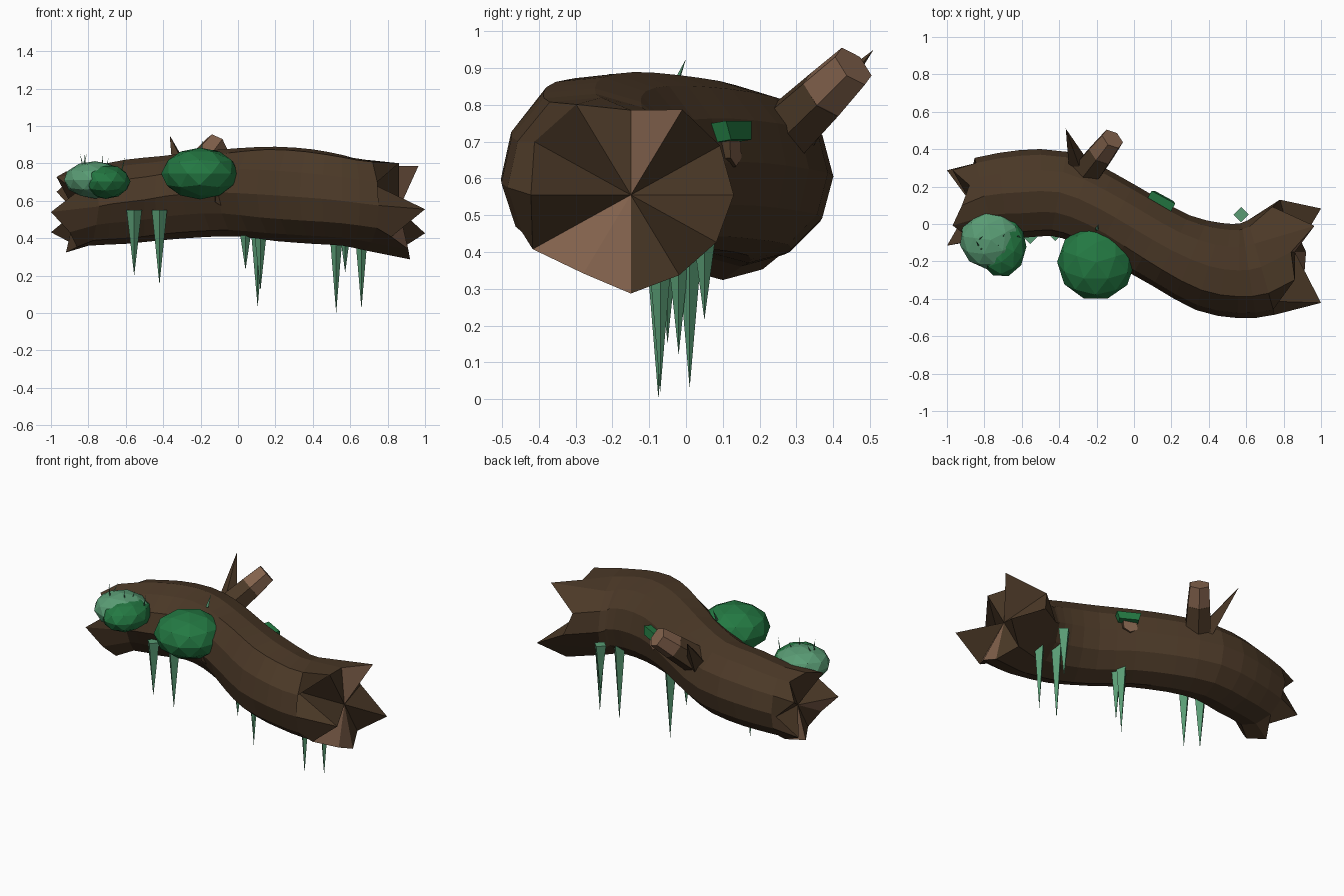
import bpy, bmesh, math, random
from mathutils import Vector, Matrix

if "Cube" in bpy.data.objects:
    bpy.data.objects.remove(bpy.data.objects["Cube"])

random.seed(4)


def mat(name, rgb):
    m = bpy.data.materials.new(name)
    m.diffuse_color = (*rgb, 1)
    m.use_nodes = True
    m.node_tree.nodes["Principled BSDF"].inputs["Base Color"].default_value = m.diffuse_color
    return m


BARK = mat("dark bark", (0.070, 0.040, 0.020))
WOOD = mat("cut wood", (0.225, 0.122, 0.073))
MOSS = mat("deep moss green", (0.017, 0.190, 0.055))
PALE = mat("pale moss green", (0.100, 0.330, 0.175))


def finish(name, bm, *mats):
    bmesh.ops.recalc_face_normals(bm, faces=bm.faces)
    me = bpy.data.meshes.new(name)
    bm.to_mesh(me)
    bm.free()
    for m in mats:
        me.materials.append(m)
    ob = bpy.data.objects.new(name, me)
    bpy.context.collection.objects.link(ob)
    return ob


def limb(name, a, b, r1, r2, sides, *mats):
    """Tapered prism from a to b; with two materials the far cap takes the second."""
    a, b = Vector(a), Vector(b)
    d = b - a
    bm = bmesh.new()
    bmesh.ops.create_cone(bm, cap_ends=True, segments=sides, radius1=r1,
                          radius2=r2, depth=d.length)
    if len(mats) > 1:
        for f in bm.faces:
            f.material_index = int(f.calc_center_median().z > d.length * 0.49)
    rot = d.to_track_quat('Z', 'Y').to_matrix().to_4x4()
    bm.transform(Matrix.Translation((a + b) / 2) @ rot)
    return finish(name, bm, *mats)


# Curved log: stations of x, y, z, side radius, height radius
stations = [(-.95, .10, .54, .21, .21), (-.80, .15, .57, .21, .21),
            (-.60, .17, .595, .225, .225), (-.40, .17, .615, .22, .225),
            (-.20, .09, .635, .205, .23), (0, -.025, .645, .205, .235),
            (.20, -.14, .635, .21, .25), (.40, -.225, .62, .24, .25),
            (.56, -.248, .60, .25, .24), (.68, -.23, .575, .26, .24),
            (.95, -.15, .555, .28, .268)]
pts = [Vector(s) for s in stations]


def catmull(p0, p1, p2, p3, t):
    return 0.5 * (2 * p1 + (p2 - p0) * t + (2 * p0 - 5 * p1 + 4 * p2 - p3) * t * t
                  + (3 * p1 - p0 - 3 * p2 + p3) * t ** 3)


path = [pts[0]]
for i in range(1, len(pts) - 2):
    for t in (0, 0.5):
        path.append(catmull(*pts[i - 1:i + 3], t))
path += pts[-2:]

# Splintered ends: x of each of the twelve rim points, clockwise from the top
left_rim = [-.92, -.88, -.97, -.86, -1.0, -.85, -.92, -.86, -.90, -1.0, -.86, -.97]
right_rim = [.84, .965, .74, .78, 1.0, .86, .92, .91, .82, 1.0, .70, .86]
# Uneven girth around the log: left half, right half, right rim
girth_left = [1, 1, 1, 1, 1, 1, 1, 1, .94, 1.08, 1.08, 1]
girth_right = [1.02, 1, 1, 1, .98, .97, 1, .95, 1, 1.02, 1.05, 1.12]
girth_rim = [.86, 1, 1, 1, .96, .94, 1, .92, 1.1, .97, 1.08, 1.06]

bm = bmesh.new()
rings = []
for i, p in enumerate(path):
    tan = path[min(i + 1, len(path) - 1)] - path[max(i - 1, 0)]
    side = Vector((-tan[1], tan[0], 0)).normalized()
    rim = left_rim if i == 0 else right_rim if i == len(path) - 1 else None
    if rim:
        side = Vector((0, 1, 0))
    w = min(max((p[0] + .1) / .35, 0), 1)
    ring = []
    for k in range(12):
        a = k * math.tau / 12
        g = girth_left[k] * (1 - w) + girth_right[k] * w
        if rim:
            g = girth_rim[k] if rim is right_rim else 1.03
        co = Vector(p[:3]) + side * p[3] * g * math.sin(a)
        co.z += p[4] * g * math.cos(a)
        if rim:
            co.x = rim[k]
        ring.append(bm.verts.new(co))
    rings.append(ring)
for r, s in zip(rings, rings[1:]):
    for k in range(12):
        bm.faces.new((r[k], r[k - 1], s[k - 1], s[k]))
# End fans: only a few wedges show bare wood
for ring, co, bare in ((rings[0], (-.87, .11, .54), (6, 9)),
                       (rings[-1], (.86, -.15, .555), (1, 7, 8))):
    hub = bm.verts.new(co)
    for k in range(12):
        bm.faces.new((ring[k], ring[k - 1], hub)).material_index = int(k in bare)
finish("log", bm, BARK, WOOD)

# Broken branch with a bare outer half, splinter and short knots
base, mid, tip = (-.25, .28, .735), (-.175, .377, .828), (-.115, .455, .905)
limb("branch", base, mid, .085, .075, 6, BARK)
limb("branch_tip", mid, tip, .075, .064, 6, WOOD)
limb("splinter", (-.29, .30, .72), (-.365, .51, .95), .06, 0, 4, BARK)
limb("back_knot", (.10, .03, .675), (.14, .135, .68), .062, .048, 6, BARK, WOOD)
limb("front_knot", (-.10, -.10, .64), (-.085, -.20, .61), .05, .04, 6, BARK)


def clump(name, co, size, m, turn):
    """Faceted mossy mound."""
    bm = bmesh.new()
    bmesh.ops.create_icosphere(bm, subdivisions=2, radius=1)
    bm.transform(Matrix.Translation(co) @ Matrix.Diagonal((*size, 1))
                 @ Matrix.Rotation(turn, 4, 'Z'))
    return finish(name, bm, m)


clump("large_moss", (-.203, -.205, .746), (.208, .203, .138), MOSS, .3)
clump("pale_moss", (-.765, -.085, .712), (.168, .158, .10), PALE, .5)
clump("small_moss", (-.707, -.115, .703), (.132, .170, .093), MOSS, .9)

# Moss cap on the back knot
bm = bmesh.new()
bmesh.ops.create_cube(bm, size=1)
for v in bm.verts:
    if v.co.z > 0:
        v.co.x *= 1.25
bm.transform(Matrix.Translation((.14, .112, .725)) @ Matrix.Rotation(-.5, 4, 'Z')
             @ Matrix.Rotation(.15, 4, 'X') @ Matrix.Diagonal((.115, .08, .052, 1)))
finish("knot_moss", bm, MOSS)

# Grass blades sprouting from the mounds
for cx, cy, cz, n in ((-.77, -.08, .79, 4), (-.68, -.10, .77, 2)):
    for i in range(n):
        x, y = cx + random.uniform(-.08, .08), cy + random.uniform(-.06, .06)
        end = (x + random.uniform(-.04, .04), y + random.uniform(-.02, .04), cz + .065)
        limb("grass_blade", (x, y, cz - .03), end, .007, 0, 3, PALE)
limb("grass_blade", (-.20, -.03, .85), (-.19, .0, .925), .010, 0, 3, PALE)

# Hanging moss strands: x, y, top z, tip z
for x, y, top, end in ((-.555, -.065, .55, .20), (-.42, -.05, .55, .15),
                       (.04, -.06, .50, .23), (.105, .01, .50, .03),
                       (.12, -.02, .50, .12), (.525, -.075, .50, .0),
                       (.573, .05, .52, .215), (.66, -.07, .50, .02)):
    limb("hanging_strand", (x, y, top), (x, y, end), .041, 0, 4, PALE)
